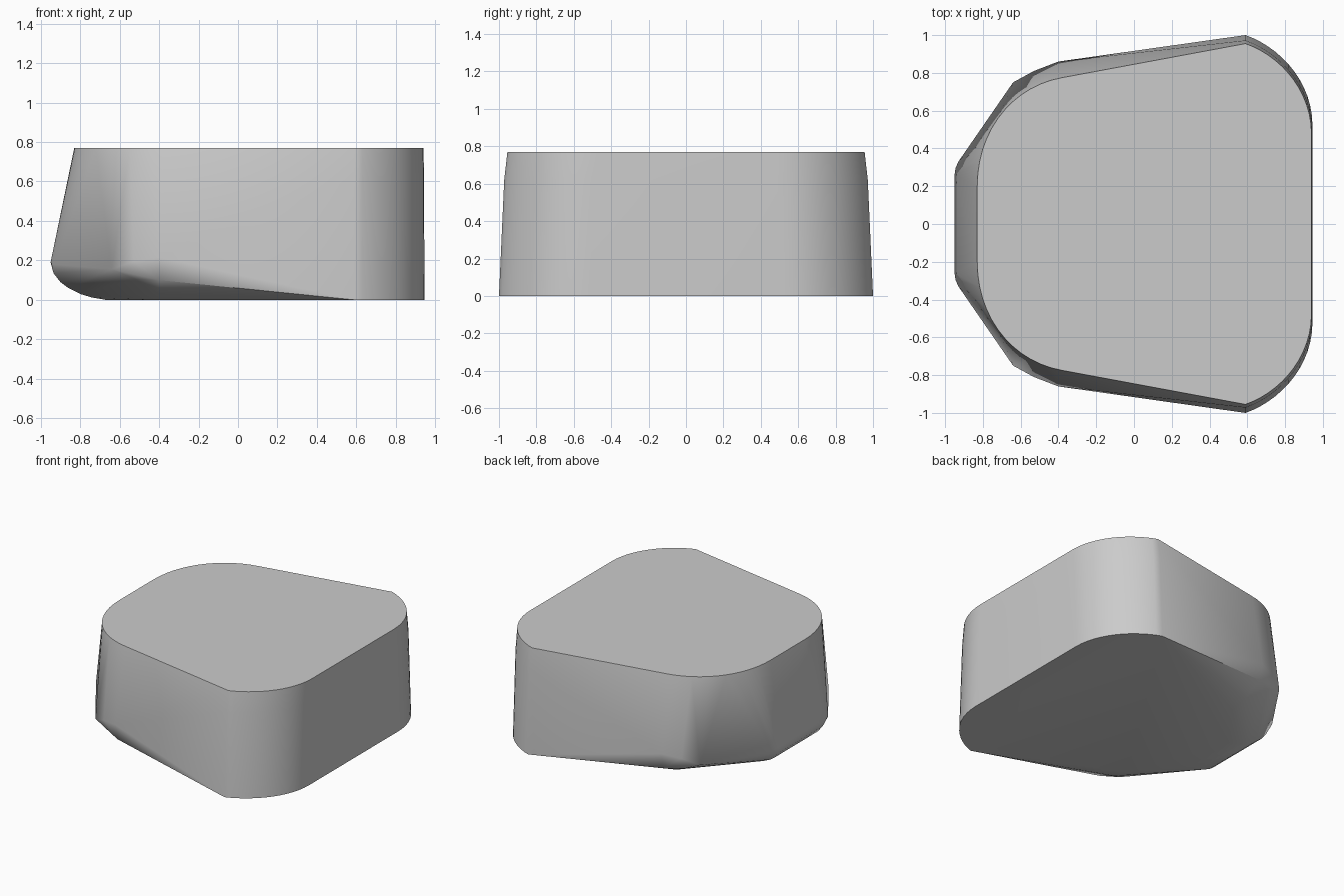
import bpy
import bmesh
import math
from mathutils import Vector
from mathutils.geometry import interpolate_bezier

cube = bpy.data.objects.get("Cube")
if cube:
    bpy.data.objects.remove(cube, do_unlink=True)

TOP = 0.77

# One plain grey
grey = bpy.data.materials.new("plain_grey")
grey.use_nodes = True
colour = (0.6, 0.6, 0.6, 1)
grey.diffuse_color = colour
grey.node_tree.nodes["Principled BSDF"].inputs["Base Color"].default_value = colour


def arc(a, b, c, d, z, n=14):
    """Rounded corner at one height."""
    pts = interpolate_bezier(*(Vector((x, y, 0)) for x, y in (a, b, c, d)), n)
    return [(p.x, p.y, z) for p in pts]


def rear_corner(y, x, z):
    return arc((0.59, y), (0.765, y - 0.06), (x, y - 0.24), (x, y - 0.48), z)


# Top rim: large front corner, smaller rear corner
points = arc((-0.83, 0.2), (-0.83, 0.5), (-0.64, 0.73), (-0.38, 0.775), TOP)
points += rear_corner(0.955, 0.94, TOP)
points += rear_corner(0.972, 0.943, 0.62)

# Rear foot corner
points += rear_corner(1.0, 0.945, 0)

# Widest belt around the nose
points += [(-0.95, 0.26, 0.19), (-0.945, 0.295, 0.185), (-0.93, 0.33, 0.18),
           (-0.64, 0.75, 0.155), (-0.53, 0.81, 0.195), (-0.4, 0.86, 0.215)]

# Rounded underside of the nose and flanks
points += [(-0.935, 0.26, 0.135), (-0.9, 0.25, 0.09), (-0.86, 0.24, 0.06),
           (-0.8, 0.23, 0.03), (-0.74, 0.21, 0.012), (-0.67, 0.2, 0),
           (-0.4, 0.835, 0.1), (-0.52, 0.77, 0.105), (-0.4, 0.68, 0.03),
           (-0.4, 0.55, 0)]

# Wrap a mirrored solid around the sections
bm = bmesh.new()
for x, y, z in points:
    for side in (1, -1):
        bm.verts.new((x, y * side, z))
hull = bmesh.ops.convex_hull(bm, input=bm.verts)
loose = {g for g in hull["geom_interior"] + hull["geom_unused"]
         if isinstance(g, bmesh.types.BMVert)}
bmesh.ops.delete(bm, geom=list(loose), context="VERTS")
bmesh.ops.dissolve_limit(bm, angle_limit=math.radians(0.3),
                         verts=bm.verts, edges=bm.edges)
bmesh.ops.recalc_face_normals(bm, faces=bm.faces)

mesh = bpy.data.meshes.new("rounded_block")
bm.to_mesh(mesh)
bm.free()
mesh.materials.append(grey)
block = bpy.data.objects.new("rounded_block", mesh)
bpy.context.collection.objects.link(block)

bpy.ops.object.select_all(action="DESELECT")
block.select_set(True)
bpy.context.view_layer.objects.active = block
bpy.ops.object.shade_smooth_by_angle(angle=math.radians(40))
